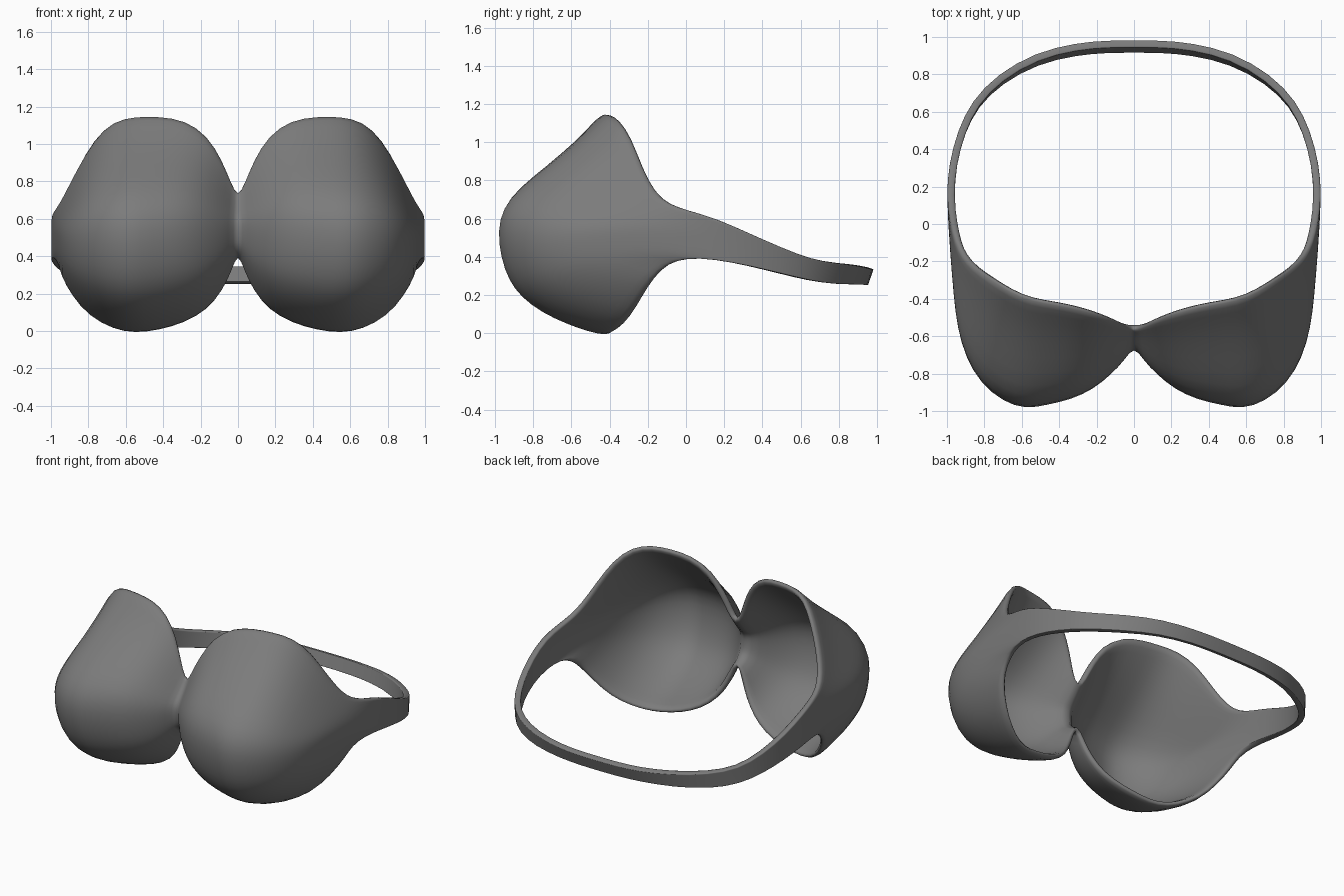
import bpy, bmesh
from mathutils import Vector

if "Cube" in bpy.data.objects:
    bpy.data.objects.remove(bpy.data.objects["Cube"])

# Stations from the centre bridge, across the cup, around the band to centre back:
# rim x, rim y, front x, front y, bottom z, top z
cup = [
    (0, -.57, 0, -.65, .42, .72), (.03, -.555, .05, -.73, .32, .79),
    (.08, -.53, .12, -.805, .205, .92), (.16, -.50, .22, -.89, .105, 1.055),
    (.28, -.46, .34, -.945, .035, 1.14), (.42, -.43, .46, -.972, -.005, 1.16),
    (.55, -.41, .58, -.998, -.022, 1.16), (.67, -.36, .70, -.957, 0, 1.135),
    (.775, -.29, .82, -.86, .07, 1.035), (.865, -.23, .90, -.72, .18, .87),
    (.925, -.165, .945, -.56, .29, .745), (.96, -.09, .965, -.38, .36, .68),
    (.985, .01, .983, -.15, .393, .645),
]
# Band: x, y, bottom z, top z
band = [
    (1.003, .15, .385, .605), (.99, .32, .355, .53), (.943, .50, .312, .45),
    (.867, .66, .275, .387), (.732, .80, .255, .365), (.53, .918, .255, .352),
    (.31, .97, .252, .338), (.14, .983, .25, .335), (0, .983, .25, .335),
]
stations = cup + [(x, y, x, y, b, t) for x, y, b, t in band]

# Vertical bulge profile: height fraction, depth fraction
profile = [(0, 0), (.02, .18), (.055, .38), (.105, .6), (.175, .79), (.25, .9),
           (.35, .97), (.47, 1), (.57, .955), (.66, .81), (.77, .52),
           (.87, .27), (.95, .1), (1, 0)]

bm = bmesh.new()
grid = []
for i, (ex, ey, mx, my, zb, zt) in enumerate(stations):
    edge, mid = Vector((ex, ey, 0)), Vector((mx, my, 0))
    col = []
    for t, f in profile:
        p = edge.lerp(mid, f)
        # the lower outer side of the cup is a little fuller
        if 8 <= i <= 10 and t < .47:
            p.x += .022 * (1 - f)
        # the back of the band leans outward at its top
        lean = .03 * (t - 1) * max(0, ey - .5) / .48
        col.append(bm.verts.new((p.x, p.y + lean, zb + t * (zt - zb))))
    grid.append(col)
for a, b in zip(grid, grid[1:]):
    for j in range(len(profile) - 1):
        bm.faces.new((a[j], b[j], b[j + 1], a[j + 1]))
mesh = bpy.data.meshes.new("cups_and_band")
bm.to_mesh(mesh)
bm.free()
for p in mesh.polygons:
    p.use_smooth = True

# Dark grey cloth
mat = bpy.data.materials.new("dark_grey_cloth")
mat.diffuse_color = (.2, .2, .2, 1)
mat.use_nodes = True
mat.node_tree.nodes["Principled BSDF"].inputs["Base Color"].default_value = mat.diffuse_color
mesh.materials.append(mat)

# One continuous mirrored shell with thickness and softened edges
obj = bpy.data.objects.new("cups_and_band", mesh)
bpy.context.collection.objects.link(obj)
m = obj.modifiers.new("mirror", 'MIRROR')
m.use_clip = True
m.merge_threshold = .002
s = obj.modifiers.new("thickness", 'SOLIDIFY')
s.thickness = .04
s.offset = -1
d = obj.modifiers.new("soften", 'SUBSURF')
d.levels = d.render_levels = 1
